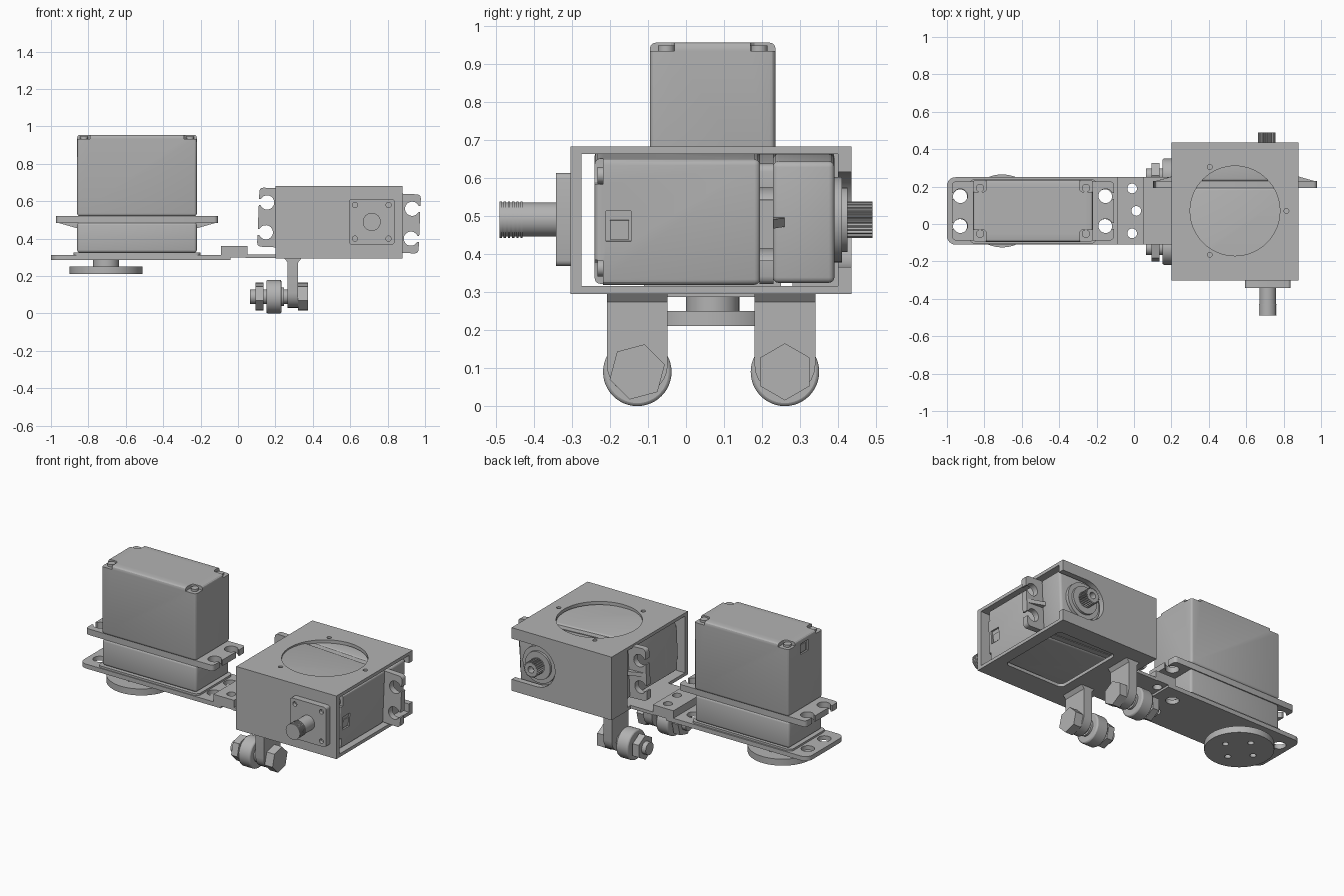
import bpy, bmesh
from math import cos, sin, pi, radians
from mathutils import Matrix, Vector

if "Cube" in bpy.data.objects:
    bpy.data.objects.remove(bpy.data.objects["Cube"])

GREY = (0.45, 0.45, 0.45, 1)
metal = bpy.data.materials.new("plain_grey")
metal.use_nodes = True
metal.diffuse_color = GREY
metal.node_tree.nodes["Principled BSDF"].inputs["Base Color"].default_value = GREY


def finish(name, bm):
    bmesh.ops.recalc_face_normals(bm, faces=bm.faces)
    mesh = bpy.data.meshes.new(name)
    bm.to_mesh(mesh)
    bm.free()
    obj = bpy.data.objects.new(name, mesh)
    bpy.context.collection.objects.link(obj)
    mesh.materials.append(metal)
    activate(obj)
    bpy.ops.object.shade_smooth_by_angle(angle=radians(30))
    return obj


def activate(obj):
    bpy.ops.object.select_all(action='DESELECT')
    obj.select_set(True)
    bpy.context.view_layer.objects.active = obj


def box(name, xs, ys, zs, bevel=0, pick=lambda d, c: True):
    """Box between limits; pick chooses bevelled edges by direction and centre."""
    bm = bmesh.new()
    bmesh.ops.create_cube(bm, size=1)
    for v in bm.verts:
        v.co = [a + (b - a) * (t + 0.5) for (a, b), t in zip((xs, ys, zs), v.co)]
    if bevel:
        edges = [e for e in bm.edges if pick((e.verts[0].co - e.verts[1].co).normalized(),
                                             (e.verts[0].co + e.verts[1].co) / 2)]
        bmesh.ops.bevel(bm, geom=edges, offset=bevel, segments=6 if bevel > 0.025 else 3,
                        profile=0.5, affect='EDGES')
    return finish(name, bm)


def prism(name, points, a, b, axis):
    """Extrude a 2D outline from a to b along an axis."""
    place = {'X': lambda u, v, w: (w, u, v), 'Y': lambda u, v, w: (u, w, v),
             'Z': lambda u, v, w: (u, v, w)}[axis]
    bm = bmesh.new()
    low, high = [[bm.verts.new(place(u, v, w)) for u, v in points] for w in (a, b)]
    bm.faces.new(low)
    bm.faces.new(high)
    for i in range(len(points)):
        bm.faces.new((low[i - 1], low[i], high[i], high[i - 1]))
    return finish(name, bm)


def ring(u, v, radii, n, turn=0):
    return [(u + radii[i % len(radii)] * cos(2 * pi * i / n + turn),
             v + radii[i % len(radii)] * sin(2 * pi * i / n + turn)) for i in range(n)]


def cyl(name, u, v, r, a, b, axis, n=40, turn=0):
    return prism(name, ring(u, v, [r], n, turn), a, b, axis)


def cut(obj, cutters):
    for c in cutters:
        activate(obj)
        m = obj.modifiers.new("cut", 'BOOLEAN')
        m.operation, m.object, m.solver = 'DIFFERENCE', c, 'EXACT'
        bpy.ops.object.modifier_apply(modifier=m.name)
        bpy.data.objects.remove(c)
    activate(obj)
    bpy.ops.object.shade_smooth_by_angle(angle=radians(30))
    return obj


def upright(d, c):
    return abs(d.z) > 0.9


# Servo: built with its shaft along +z and the rear cover at z = 0
def servo(tag, matrix):
    parts = []
    case = box(tag + "_case", (-.32, .32), (-.165, .165), (0, .435), .015)
    cutters = [box("c", (.31, .4), (-.03, .05), (.03, .095))]
    for sx in (-1, 1):
        for sy in (-1, 1):
            cutters.append(box("c", sorted((sx * .25, sx * .4)), sorted((sy * .1, sy * .3)),
                               (-.1, .022), .02, upright))
            parts.append(cyl(tag + "_screw", sx * .283, sy * .122, .022, .008, .03, 'Z', 20))
    parts.append(cut(case, cutters))
    parts.append(box(tag + "_cable_socket", (.29, .315), (-.005, .045), (.04, .09)))
    # Mounting flange with open slots
    flange = box(tag + "_flange", (-.432, .432), (-.158, .158), (.433, .47), .02, upright)
    slots = []
    for sx in (-1, 1):
        for sy in (-1, 1):
            slots.append(cyl("c", sx * .388, sy * .08, .038, .4, .5, 'Z', 28))
            slots.append(box("c", sorted((sx * .39, sx * .5)),
                             (sy * .08 - .016, sy * .08 + .016), (.4, .5)))
        parts.append(prism(tag + "_gusset", [(sx * .3, .468), (sx * .43, .468), (sx * .3, .505)],
                           -.012, .012, 'Y'))
    parts.append(cut(flange, slots))
    # Gear head, boss and splined shaft
    parts.append(box(tag + "_gear_head", (-.32, .32), (-.16, .16), (.468, .63), .015))
    parts.append(cyl(tag + "_boss", .17, 0, .112, .62, .65, 'Z'))
    parts.append(cyl(tag + "_collar", .17, 0, .085, .64, .664, 'Z'))
    shaft = prism(tag + "_spline", ring(.17, 0, [.048, .048, .041, .041], 96), .65, .73, 'Z')
    parts.append(cut(shaft, [cyl("c", .17, 0, .02, .69, .8, 'Z', 20)]))
    for p in parts:
        p.matrix_world = matrix


servo("upright_servo", Matrix.Translation((-.54, .07, .955)) @ Matrix.Rotation(pi, 4, 'Y'))
servo("housed_servo", Matrix.Translation((.54, -.24, .497)) @ Matrix.Rotation(radians(2.5), 4, 'Y')
      @ Matrix.Rotation(-pi / 2, 4, 'X'))

# Round horn under the upright servo
horn = cyl("horn_disc", -.705, .07, .195, .21, .25, 'Z', 64)
cut(horn, [cyl("c", -.705 + dx, .07 + dy, .018, .1, .3, 'Z', 20)
           for dx, dy in ((.1, 0), (-.1, 0), (0, .1), (0, -.1))])
cyl("horn_hub", -.705, .07, .07, .245, .3, 'Z')

# Base plate with corner holes
plate = box("base_plate", (-1, -.04), (-.11, .25), (.287, .314), .045,
            lambda d, c: upright(d, c) and c.x < -.5)
cut(plate, [cyl("c", x, y, .038, .2, .4, 'Z', 28) for x in (-.93, -.155) for y in (-.012, .147)])
seat = box("seat_plate", (-.88, -.2), (-.105, .24), (.31, .326), .03, upright)

# Stepped joint between plate and housing
step = box("joint_step", (-.09, .05), (-.11, .25), (.3, .36))
cut(step, [cyl("c", x, y, .026, .2, .5, 'Z', 24) for x, y in ((-.01, .19), (.012, .07), (-.01, -.05))])
box("joint_tongue", (.04, .21), (-.11, .25), (.297, .316))

# Housing: a sleeve open at the sides with round top window and slotted back
housing = box("housing", (.2, .88), (-.303, .435), (.295, .682))
cut(housing, [
    box("c", (.225, 1), (-.275, .4), (.315, .662)),
    box("c", (.1, .3), (-.275, .28), (.315, .662)),
    cyl("c", .54, .07, .24, .6, .8, 'Z', 64),
    cyl("c", .71, .49, .125, .3, .6, 'Y', 48),
    box("c", (.71, 1), (.3, .6), (.365, .615)),
    box("c", (.4, .81), (-.15, .32), (.2, .33), .03, upright),
] + [cyl("c", x, y, .013, .6, .8, 'Z', 16) for x, y in ((.405, .305), (.815, .07), (.405, -.165))])

# Front pivot mount and threaded shaft
mount = box("pivot_mount", (.593, .837), (-.342, -.3), (.368, .613), .015, lambda d, c: abs(d.y) > .9)
cut(mount, [cyl("c", .715 + sx * .09, .49 + sz * .09, .014, -.4, -.32, 'Y', 16)
            for sx in (-1, 1) for sz in (-1, 1)])
cyl("pivot_shaft", .715, .49, .045, -.485, -.33, 'Y', 32)
for i in range(6):
    y = -.49 + i * .011
    cyl("pivot_thread", .715, .49, .048, y, y + .006, 'Y', 32)

# Two legs, each with a roller on a hex bolt
for tag, y, turn in (("front", -.128, radians(15)), ("back", .26, radians(30))):
    box(tag + "_leg", (.265, .322), (y - .08, y + .08), (.03, .3), .079,
        lambda d, c: abs(d.x) > .9 and c.z < .1)
    for side, edge in ((-1, .266), (1, .321)):
        prism(tag + "_leg_fillet", [(edge, .297), (edge + side * .02, .297), (edge, .272)],
              y - .08, y + .08, 'Y')
    cyl(tag + "_bolt", y, .09, .038, .065, .33, 'X', 32)
    cyl(tag + "_bolt_head", y, .09, .075, .322, .375, 'X', 6, turn)
    cyl(tag + "_nut", y, .09, .075, .093, .135, 'X', 6, turn)
    cyl(tag + "_washer", y, .09, .05, .23, .245, 'X', 32)
    roller = cyl(tag + "_roller", y, .09, .09, .152, .232, 'X', 48)
    bevel = roller.modifiers.new("soft_rim", 'BEVEL')
    bevel.width, bevel.segments = .008, 2
    bevel.limit_method = 'ANGLE'
